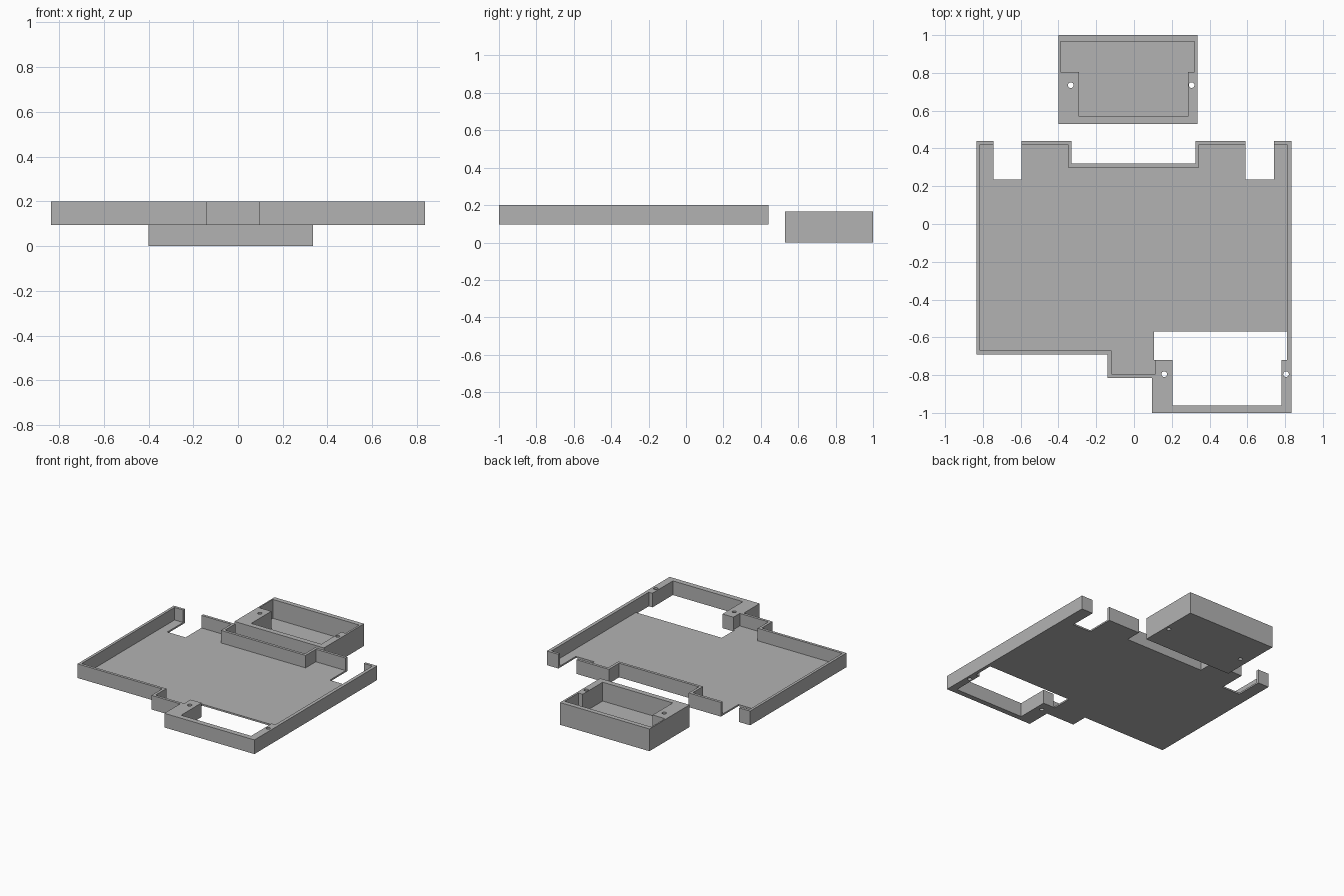
import bpy
import bmesh

cube = bpy.data.objects.get("Cube")
if cube:
    bpy.data.objects.remove(cube, do_unlink=True)

GREY = (0.45, 0.45, 0.45, 1)
grey = bpy.data.materials.new("plain grey")
grey.use_nodes = True
grey.diffuse_color = GREY
grey.node_tree.nodes["Principled BSDF"].inputs["Base Color"].default_value = GREY


def prism(name, outline, z0, z1):
    """Extrude a flat outline upward from z0 to z1."""
    bm = bmesh.new()
    base = bm.faces.new([bm.verts.new((x, y, z0)) for x, y in outline])
    top = bmesh.ops.extrude_face_region(bm, geom=[base])["geom"]
    bmesh.ops.translate(bm, vec=(0, 0, z1 - z0),
                        verts=[v for v in top if isinstance(v, bmesh.types.BMVert)])
    bmesh.ops.recalc_face_normals(bm, faces=bm.faces)
    mesh = bpy.data.meshes.new(name)
    bm.to_mesh(mesh)
    bm.free()
    mesh.materials.append(grey)
    obj = bpy.data.objects.new(name, mesh)
    bpy.context.collection.objects.link(obj)
    return obj


def rect(x0, x1, y0, y1):
    return [(x0, y0), (x1, y0), (x1, y1), (x0, y1)]


def cut(target, cutter):
    """Subtract the cutter, bake the result and remove the cutter."""
    cutter.hide_render = True
    mod = target.modifiers.new("cut", "BOOLEAN")
    mod.operation = "DIFFERENCE"
    mod.solver = "EXACT"
    mod.object = cutter
    bpy.context.view_layer.objects.active = target
    bpy.ops.object.modifier_apply(modifier=mod.name)
    bpy.data.objects.remove(cutter, do_unlink=True)


def screw_hole(target, x, y):
    bpy.ops.mesh.primitive_cylinder_add(vertices=24, radius=0.015, depth=1, location=(x, y, 0.1))
    cut(target, bpy.context.object)


# Main tray: stepped outline with a recess at the back
TRAY_BOTTOM, TRAY_TOP, FLOOR = 0.095, 0.2, 0.012
tray = prism("main_tray", [
    (-.835, -.69), (-.14, -.69), (-.14, -.815), (.095, -.815), (.095, -1), (.835, -1),
    (.835, .44), (.325, .44), (.325, .32), (-.33, .32), (-.33, .44), (-.835, .44)],
    TRAY_BOTTOM, TRAY_TOP)

# Hollow inside, leaving walls and the two screw posts
cut(tray, prism("tray_hollow", [
    (-.815, -.67), (-.12, -.67), (-.12, -.795), (.115, -.795), (.115, -.72), (.205, -.72),
    (.205, -.96), (.78, -.96), (.78, -.72), (.81, -.72), (.81, .42), (.345, .42),
    (.345, .3), (-.35, .3), (-.35, .42), (-.815, .42)],
    TRAY_BOTTOM + FLOOR, 0.4))

# Floor opening at the front and notches through the back wall
cut(tray, prism("floor_opening", [
    (.105, -.72), (.205, -.72), (.205, -.96), (.78, -.96), (.78, -.72), (.81, -.72),
    (.81, -.57), (.105, -.57)], 0, TRAY_BOTTOM + FLOOR + 0.02))
for x0, x1 in ((-.745, -.595), (.59, .74)):
    cut(tray, prism("back_notch", rect(x0, x1, .235, .6), 0, 0.4))
for x in (.16, .805):
    screw_hole(tray, x, -.795)

# Separate small box with a T-shaped pocket
box = prism("small_box", rect(-.4, .335, .53, 1), 0, 0.165)
cut(box, prism("box_pocket", [
    (-.29, .57), (.285, .57), (.285, .805), (.32, .805), (.32, .965), (-.39, .965),
    (-.39, .805), (-.29, .805)], 0.025, 0.4))
for x in (-.335, .305):
    screw_hole(box, x, .735)
